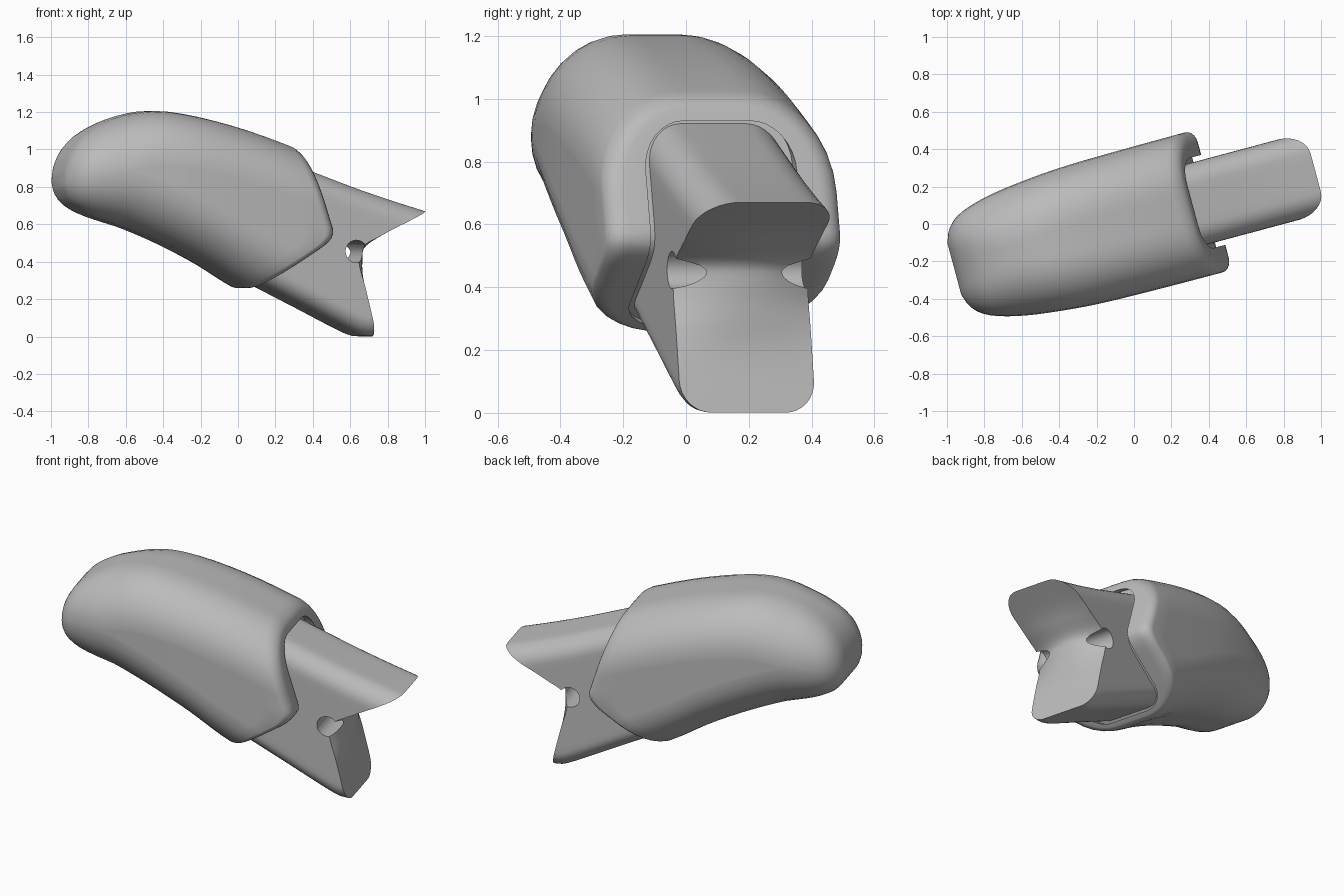
import bpy, bmesh
from math import sin, cos, pi, radians
from mathutils import Matrix, Vector

if "Cube" in bpy.data.objects:
    bpy.data.objects.remove(bpy.data.objects["Cube"])

grey = bpy.data.materials.new("plain_grey")
grey.use_nodes = True
COLOUR = (0.5, 0.5, 0.5, 1)
grey.diffuse_color = COLOUR
grey.node_tree.nodes["Principled BSDF"].inputs["Base Color"].default_value = COLOUR

# The whole tool is turned about the vertical axis
PLACE = Matrix.Rotation(radians(15), 4, 'Z') @ Matrix.Translation((0, 0.015, 0))


def curve(pts, x):
    """Smooth curve through (x, value) pairs."""
    x = min(max(x, pts[0][0]), pts[-1][0])
    i = 0
    while i < len(pts) - 2 and x > pts[i + 1][0]:
        i += 1

    def slope(k):
        a, b = pts[max(k - 1, 0)], pts[min(k + 1, len(pts) - 1)]
        return (b[1] - a[1]) / (b[0] - a[0])
    (x0, y0), (x1, y1) = pts[i], pts[i + 1]
    h = x1 - x0
    t = (x - x0) / h
    return (y0 * (1 + 2 * t) * (1 - t) ** 2 + y1 * t * t * (3 - 2 * t)
            + h * t * (1 - t) * (slope(i) * (1 - t) - slope(i + 1) * t))


def section(half, top, bottom, rt, rb):
    """Rounded rectangle in the y-z plane, with points along its sides."""
    lim = 0.97 * min(half, (top - bottom) / 2)
    rt, rb = min(rt, lim), min(rb, lim)
    corners = [(half - rt, top - rt, rt, 0), (rt - half, top - rt, rt, 1),
               (rb - half, bottom + rb, rb, 2), (half - rb, bottom + rb, rb, 3)]
    arcs = [[Vector((y + r * cos(pi / 2 * (q + k / 8)), z + r * sin(pi / 2 * (q + k / 8))))
             for k in range(9)] for y, z, r, q in corners]
    pts = []
    for q, arc in enumerate(arcs):
        pts += arc
        n = 16 if q % 2 else 5
        pts += [arc[-1].lerp(arcs[(q + 1) % 4][0], k / n) for k in range(1, n)]
    return pts


def loft(name, rings):
    bm = bmesh.new()
    loops = [[bm.verts.new(p) for p in ring] for ring in rings]
    for a, b in zip(loops, loops[1:]):
        for i in range(len(a)):
            j = (i + 1) % len(a)
            bm.faces.new((a[i], a[j], b[j], b[i]))
    bm.faces.new(loops[0])
    bm.faces.new(loops[-1])
    bmesh.ops.recalc_face_normals(bm, faces=bm.faces)
    bm.transform(PLACE)
    mesh = bpy.data.meshes.new(name)
    bm.to_mesh(mesh)
    bm.free()
    mesh.materials.append(grey)
    obj = bpy.data.objects.new(name, mesh)
    bpy.context.collection.objects.link(obj)
    return obj


def smooth(obj, angle):
    bpy.ops.object.select_all(action='DESELECT')
    obj.select_set(True)
    bpy.context.view_layer.objects.active = obj
    bpy.ops.object.shade_smooth_by_angle(angle=radians(angle))


# Profiles along the tool
SHELL_TOP = [(-.99, .86), (-.975, .93), (-.93, 1.015), (-.85, 1.09), (-.7, 1.165),
             (-.5, 1.205), (-.3, 1.185), (0, 1.11), (.3, 1.005), (.45, .95)]
SHELL_BOTTOM = [(-.99, .80), (-.975, .755), (-.93, .70), (-.83, .645), (-.62, .575),
                (-.41, .49), (-.2, .385), (0, .265), (.45, .04)]
SHELL_HALF = [(-.99, .14), (-.975, .19), (-.93, .25), (-.85, .295), (-.7, .335),
              (-.5, .362), (-.3, .378), (0, .385), (.45, .388)]
BAR_TOP = [(-.4, 1.12), (.1, .985), (.39, .88), (.62, .795), (.83, .725), (1.06, .655)]
BAR_BOTTOM = [(-.4, .53), (.09, .285), (.35, .155), (.62, .02), (.68, .002), (1.06, 0)]
MOUTH = [(.2, -.05), (.44, .325), (.5, .41), (.55, .443), (.61, .43), (1, .305), (1.3, .2)]


def outer(u):
    return section(curve(SHELL_HALF, u), curve(SHELL_TOP, u), curve(SHELL_BOTTOM, u), .28, .29)


def inner(u, gap):
    """Outline of the bar, widened by a gap."""
    return section(.222 + gap, curve(BAR_TOP, u) + gap, curve(BAR_BOTTOM, u) - gap * .7,
                   .14, .13)


def shell_ring(s, mix=0, back=0, gap=.027):
    """Ring between the flat rear end and the angled mouth; mix blends outer to inner."""
    ring, start = [], -.99
    for i in range(len(outer(0))):
        u = start
        for _ in range(16):
            p = outer(u)[i].lerp(inner(u, gap)[i], mix) if mix else outer(u)[i]
            u += 0.55 * (start + s * (curve(MOUTH, p.y) - back - start) - u)
        ring.append((u, p.x, p.y))
    return ring


# Shell: outer skin, rounded rim, then a shallow groove around the bar
rings = [shell_ring((k / 22) ** 1.8, 0, .055) for k in range(23)]
rings += [shell_ring(1, .5 * (1 - cos(a)), .055 * (1 - sin(a)))
          for a in (pi / 10, pi / 5, pi * .3, pi * .4, pi / 2)]
rings += [shell_ring(1, 1, 0), shell_ring(1, 1, .05), shell_ring(1, 1, .05, -.04)]
shell = loft("shell", rings)
smooth(shell, 45)

# Bar sliding out of the shell
stations = [-.28 + 1.33 * k / 38 for k in range(39)]
bar = loft("bar", [[(u, p.x, p.y) for p in
                    section(.222, curve(BAR_TOP, u), curve(BAR_BOTTOM, u), .115, .1)]
                   for u in stations])

# Cross hole at the root of the notch
hole = loft("hole_cutter", [[(.6 + .06 * cos(a * pi / 16), y, .455 + .06 * sin(a * pi / 16))
                             for a in range(32)] for y in (-.3, .3)])

# Notch across the end of the bar, fuller in the middle than at the sides
NOTCH = [(-.03, .72), (.1, .69), (.27, .648), (.38, .617), (.46, .615), (.5, .66),
         (.53, .72), (.585, .825), (.67, 1.006), (.71, 1.09)]
BULGE = [(-.03, 0), (.2, .01), (.38, .06), (.44, .07), (.5, .055), (.585, .015), (.71, 0)]
rings = []
for k in range(-12, 13):
    t = k / 11
    zs = [-.03 + .74 * i / 40 for i in range(41)]
    edge = [(curve(NOTCH, z) + curve(BULGE, z) * (1 - t * t), .222 * t, z) for z in zs]
    rings.append(edge + [(1.3, .222 * t, .8), (1.3, .222 * t, -.1)])
notch = loft("notch_cutter", rings)

bpy.context.view_layer.objects.active = bar
for cutter in (hole, notch):
    cutter.hide_render = True
    mod = bar.modifiers.new("cut", 'BOOLEAN')
    mod.operation = 'DIFFERENCE'
    mod.solver = 'MANIFOLD'
    mod.object = cutter
    bpy.ops.object.modifier_apply(modifier=mod.name)
    bpy.data.objects.remove(cutter)
smooth(bar, 30)
